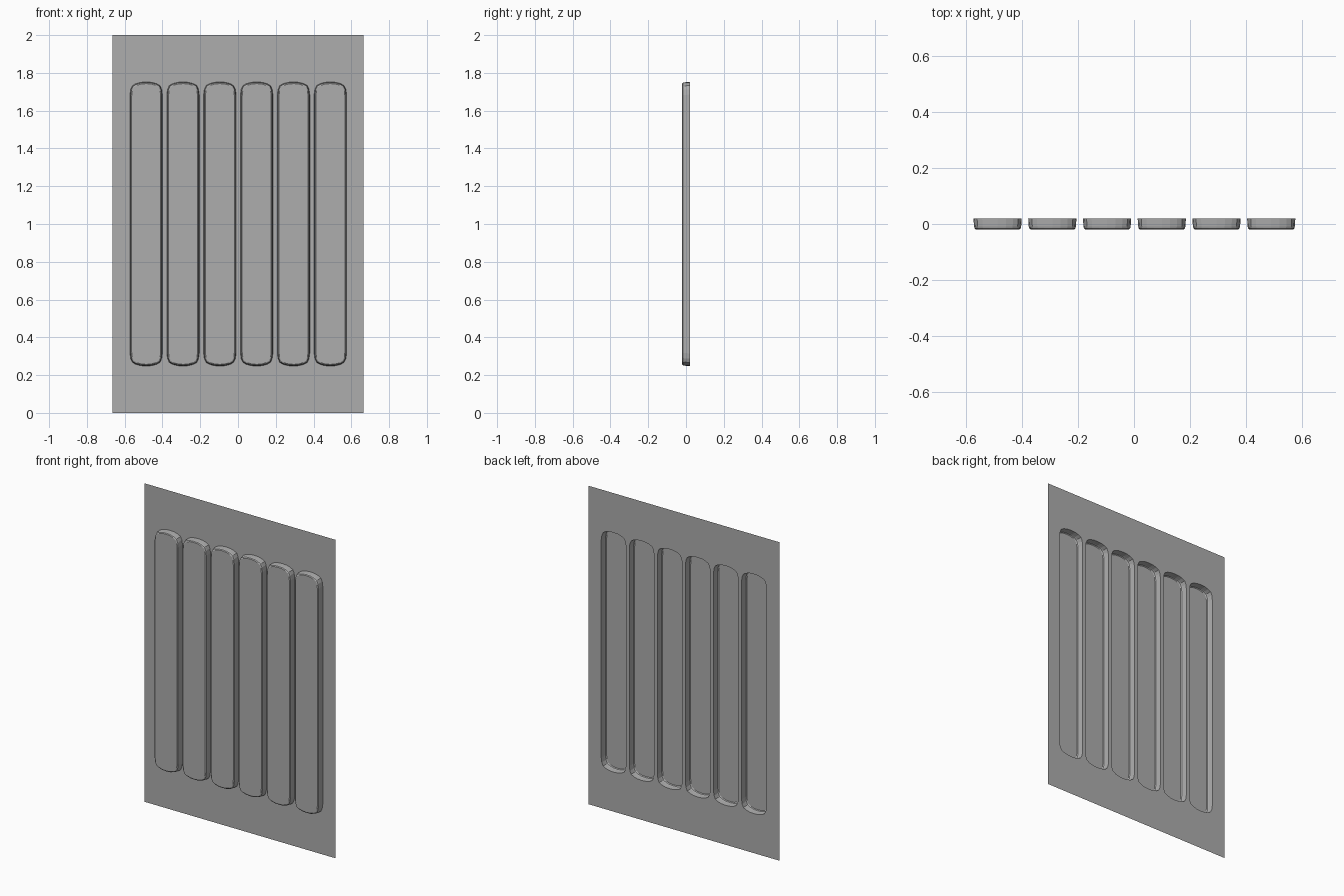
import bpy, bmesh
from mathutils import Vector

if "Cube" in bpy.data.objects:
    bpy.data.objects.remove(bpy.data.objects["Cube"])

W, H = 0.665, 2.0
BACK = 0.02

# Quarter outline of one pressed rib, relative to its centre (x, z)
QUARTER = [(0.086, 0.685), (0.082, 0.713), (0.073, 0.733), (0.055, 0.743), (0.03, 0.75)]
# Depth levels of the rib: (y, inset from outline)
LEVELS = [(BACK, 0.0), (-0.009, 0.002), (-0.016, 0.004), (-0.02, 0.009)]


def outline():
    top = QUARTER + [(0, 0.752)] + [(-x, z) for x, z in reversed(QUARTER)]
    return top + [(-x, -z) for x, z in top]


def ring(bm, cx, y, inset):
    sx, sz = 1 - inset / 0.086, 1 - inset / 0.75
    return [bm.verts.new((cx + x * sx, y, 1 + z * sz)) for x, z in outline()]


def loop_edges(bm, vs):
    return [bm.edges.new((vs[i - 1], vs[i])) for i in range(len(vs))]


bm = bmesh.new()

# Sheet border
border = [bm.verts.new((x, BACK, z)) for x, z in ((-W, 0), (W, 0), (W, H), (-W, H))]
edges = loop_edges(bm, border)

# Six rib openings in the sheet
centres = [-0.486 + 0.195 * i for i in range(6)]
openings = [ring(bm, cx, *LEVELS[0]) for cx in centres]
for o in openings:
    edges += loop_edges(bm, o)
bmesh.ops.triangle_fill(bm, edges=edges, use_beauty=True, normal=Vector((0, -1, 0)))

# Pressed walls, rounded rim and flat face of each rib
caps = []
for cx, prev in zip(centres, openings):
    for y, inset in LEVELS[1:]:
        cur = ring(bm, cx, y, inset)
        for i in range(len(cur)):
            bm.faces.new((prev[i - 1], prev[i], cur[i], cur[i - 1]))
        prev = cur
    caps.append(bm.faces.new(prev))

# Front of the sheet faces -y
bmesh.ops.recalc_face_normals(bm, faces=bm.faces)
caps[0].normal_update()
if caps[0].normal.y > 0:
    bmesh.ops.reverse_faces(bm, faces=bm.faces)

mesh = bpy.data.meshes.new("ribbed_panel")
bm.to_mesh(mesh)
bm.free()
panel = bpy.data.objects.new("ribbed_panel", mesh)
bpy.context.collection.objects.link(panel)

# Dark grey finish
mat = bpy.data.materials.new("dark_grey")
mat.diffuse_color = (0.42, 0.42, 0.42, 1)
mat.use_nodes = True
mat.node_tree.nodes["Principled BSDF"].inputs["Base Color"].default_value = mat.diffuse_color
mesh.materials.append(mat)
